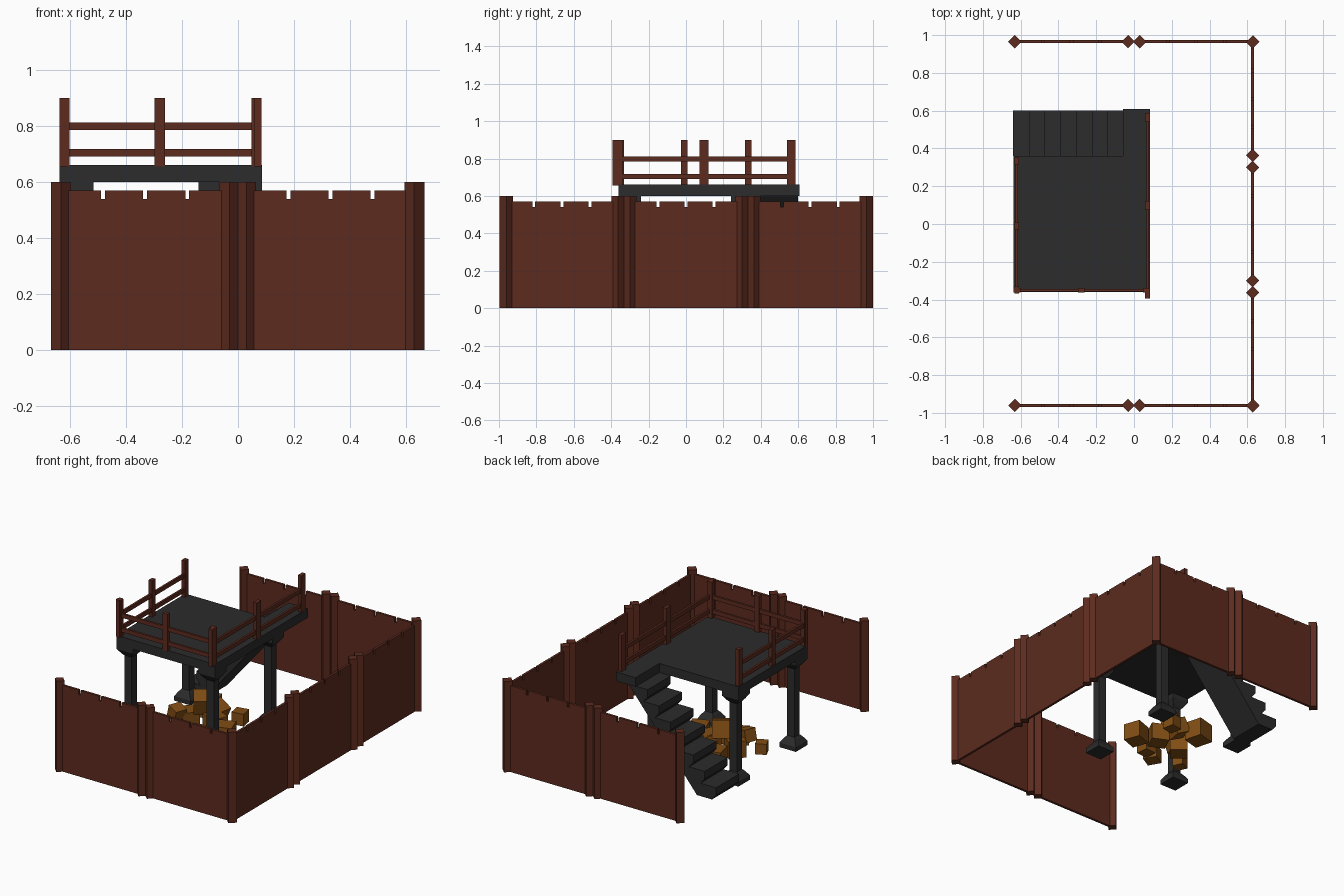
import bpy, bmesh
from math import pi, radians
from mathutils import Matrix, Vector, Euler

if "Cube" in bpy.data.objects:
    bpy.data.objects.remove(bpy.data.objects["Cube"])


def material(name, rgb):
    m = bpy.data.materials.new(name)
    m.diffuse_color = (*rgb, 1)
    m.use_nodes = True
    m.node_tree.nodes["Principled BSDF"].inputs["Base Color"].default_value = m.diffuse_color
    return m


WOOD = material("red_wood", (0.107, 0.024, 0.013))
DARK = material("dark_stone", (0.025, 0.025, 0.025))
CRATE = material("crate_wood", (0.22, 0.075, 0.007))


def finish(name, bm, mat):
    bmesh.ops.recalc_face_normals(bm, faces=bm.faces)
    me = bpy.data.meshes.new(name)
    bm.to_mesh(me)
    bm.free()
    ob = bpy.data.objects.new(name, me)
    me.materials.append(mat)
    bpy.context.collection.objects.link(ob)
    return ob


def box(bm, x0, x1, y0, y1, z0, z1):
    m = Matrix.Translation(((x0 + x1) / 2, (y0 + y1) / 2, (z0 + z1) / 2))
    bmesh.ops.create_cube(bm, size=1, matrix=m @ Matrix.Diagonal((x1 - x0, y1 - y0, z1 - z0, 1)))


def extrude_profile(bm, pts, y0, y1):
    # profile in x-z, extruded along y
    f = bm.faces.new([bm.verts.new((x, y0, z)) for x, z in pts])
    r = bmesh.ops.extrude_face_region(bm, geom=[f])
    verts = [g for g in r["geom"] if isinstance(g, bmesh.types.BMVert)]
    bmesh.ops.translate(bm, verts=verts, vec=(0, y1 - y0, 0))


# fence sections: notched board panel between two diamond posts
def fence(name, cx, cy, turn):
    bm = bmesh.new()
    pts = [(-0.3, 0), (0.3, 0), (0.3, 0.57)]
    for x in (0.15, 0, -0.15):
        pts += [(x + 0.007, 0.57), (x + 0.007, 0.54), (x - 0.007, 0.54), (x - 0.007, 0.57)]
    pts.append((-0.3, 0.57))
    extrude_profile(bm, pts, -0.008, 0.008)
    for x in (-0.3, 0.3):
        bmesh.ops.create_cone(bm, cap_ends=True, segments=4, radius1=0.035, radius2=0.035,
                              depth=0.6, matrix=Matrix.Translation((x, 0, 0.3)))
    ob = finish(name, bm, WOOD)
    ob.location = (cx, cy, 0)
    ob.rotation_euler.z = turn


for side, y in (("front", -0.96), ("back", 0.965)):
    for lr, x in (("left", -0.331), ("right", 0.33)):
        fence(f"{side}_fence_{lr}", x, y, 0)
for i, y in enumerate((-0.663, 0, 0.663)):
    fence(f"right_fence_{i}", 0.628, y, pi / 2)

# deck with stair landing (L shape)
bm = bmesh.new()
outline = [(-0.637, -0.36), (0.085, -0.36), (0.085, 0.608), (-0.057, 0.608), (-0.057, 0.36), (-0.637, 0.36)]
f = bm.faces.new([bm.verts.new((x, y, 0.6)) for x, y in outline])
r = bmesh.ops.extrude_face_region(bm, geom=[f])
bmesh.ops.translate(bm, verts=[g for g in r["geom"] if isinstance(g, bmesh.types.BMVert)], vec=(0, 0, 0.06))
finish("deck", bm, DARK)

# columns: square loft through base, shaft and capital
LEVELS = [(0, 0.06), (0.03, 0.06), (0.06, 0.04), (0.075, 0.027),
          (0.525, 0.027), (0.54, 0.04), (0.57, 0.06), (0.6, 0.06)]
for i, x in enumerate((-0.575, 0.025)):
    for j, y in enumerate((-0.3, 0.3)):
        bm = bmesh.new()
        rings = [[bm.verts.new((x + sx * h, y + sy * h, z)) for sx, sy in ((-1, -1), (1, -1), (1, 1), (-1, 1))]
                 for z, h in LEVELS]
        for a, b in zip(rings, rings[1:]):
            for k in range(4):
                bm.faces.new((a[k], a[(k + 1) % 4], b[(k + 1) % 4], b[k]))
        bm.faces.new(rings[0])
        bm.faces.new(rings[-1])
        finish(f"column_{i}{j}", bm, DARK)

# stairs: stepped profile with undercut risers and sloping underside
bm = bmesh.new()
pts = [(0.0, 0.6), (-0.5, 0)]
rise, run = 0.6 / 7, 0.0833
for k in range(7):
    x, z = -0.64 + k * run, (k + 1) * rise
    pts += [(x + 0.03, z - rise), (x, z - 0.05), (x, z)]
extrude_profile(bm, pts, 0.36, 0.6)
finish("stairs", bm, DARK)


# railings: three posts and two rails
def railing(name, axis, across, posts, width):
    bm = bmesh.new()

    def bar(a0, a1, half, z0, z1):
        if axis == "x":
            box(bm, a0, a1, across - half, across + half, z0, z1)
        else:
            box(bm, across - half, across + half, a0, a1, z0, z1)
    for p in posts:
        bar(p - width / 2, p + width / 2, 0.0125, 0.655, 0.9)
    for z in (0.69, 0.785):
        bar(posts[0], posts[-1], 0.007, z, z + 0.027)
    finish(name, bm, WOOD)


railing("front_railing", "x", -0.351, (-0.619, -0.279, 0.066), 0.036)
railing("left_railing", "y", -0.621, (-0.35, -0.01, 0.333), 0.036)
railing("right_railing", "y", 0.072, (-0.37, 0.097, 0.563), 0.047)

# pile of crates: x, y, z, size, tilt, turn
CRATES = [(-0.06, -0.05, 0.055, 0.11, 0, 20), (-0.35, 0.20, 0.06, 0.12, 0, 15),
          (-0.36, 0.00, 0.055, 0.11, 0, 50), (-0.29, -0.17, 0.045, 0.09, 0, 30),
          (-0.18, 0.02, 0.055, 0.11, 0, 65), (-0.13, 0.21, 0.04, 0.08, 0, 10),
          (-0.47, -0.12, 0.035, 0.07, 0, 25), (-0.20, -0.12, 0.04, 0.08, 0, 5),
          (-0.28, 0.03, 0.165, 0.11, 18, 35), (-0.39, -0.08, 0.11, 0.08, 15, 70),
          (-0.24, 0.13, 0.08, 0.10, 25, 80)]
for i, (x, y, z, s, tilt, turn) in enumerate(CRATES):
    bm = bmesh.new()
    bmesh.ops.create_cube(bm, size=s)
    ob = finish(f"crate_{i}", bm, CRATE)
    ob.location = (x, y, z)
    ob.rotation_euler = (radians(tilt), 0, radians(turn))
